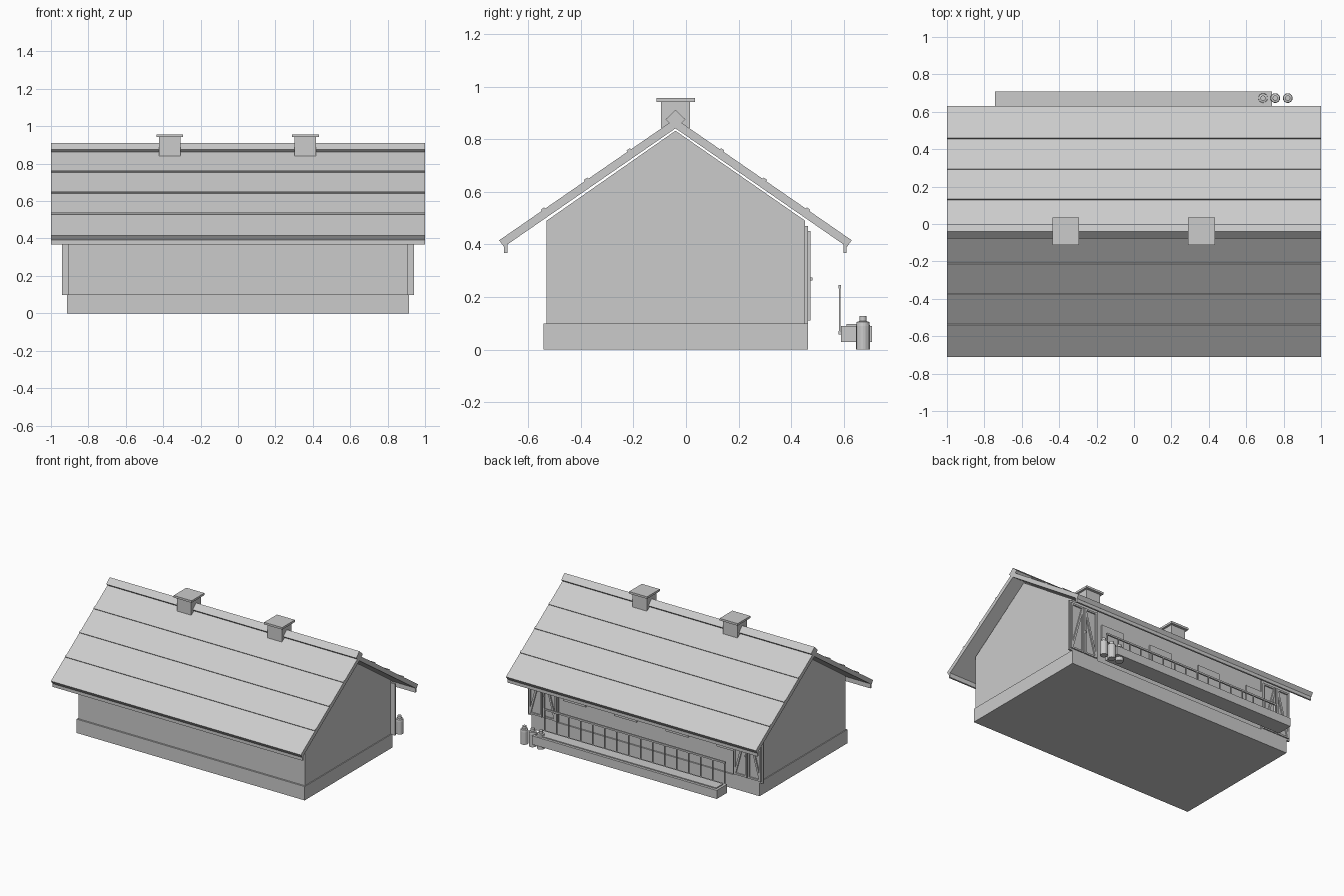
import bpy, bmesh, math
from mathutils import Vector

if "Cube" in bpy.data.objects:
    bpy.data.objects.remove(bpy.data.objects["Cube"])

RIDGE_Y, RIDGE_Z, SLOPE = -0.04, 0.878, 0.69


def finish(name, bm):
    bmesh.ops.recalc_face_normals(bm, faces=bm.faces[:])
    me = bpy.data.meshes.new(name)
    bm.to_mesh(me)
    bm.free()
    ob = bpy.data.objects.new(name, me)
    bpy.context.collection.objects.link(ob)
    return ob


def prism(name, pts, x0, x1):
    """Extrude a closed y-z outline along x."""
    bm = bmesh.new()
    f = bm.faces.new([bm.verts.new((x0, y, z)) for y, z in pts])
    ext = bmesh.ops.extrude_face_region(bm, geom=[f])
    bmesh.ops.translate(bm, vec=(x1 - x0, 0, 0),
                        verts=[v for v in ext["geom"] if isinstance(v, bmesh.types.BMVert)])
    return finish(name, bm)


def box(name, x0, x1, y0, y1, z0, z1):
    return prism(name, [(y0, z0), (y1, z0), (y1, z1), (y0, z1)], x0, x1)


def brace(name, a, b, w, y0, y1):
    """Flat bar between two x-z points on the back wall."""
    a, b = Vector(a), Vector(b)
    d = (b - a).normalized() * w / 2
    n = Vector((-d.y, d.x))
    bm = bmesh.new()
    vs = [[bm.verts.new((p.x, y, p.y)) for p in (a + n, b + n, b - n, a - n)] for y in (y0, y1)]
    bm.faces.new(vs[0])
    bm.faces.new(vs[1])
    for i in range(4):
        j = (i + 1) % 4
        bm.faces.new((vs[0][i], vs[0][j], vs[1][j], vs[1][i]))
    return finish(name, bm)


# Plinth and gabled walls
box("plinth", -0.913, 0.913, -0.542, 0.463, 0, 0.1)
prism("walls", [(-0.53, 0.1), (0.453, 0.1), (0.453, 0.49), (RIDGE_Y, 0.832), (-0.53, 0.49)],
      -0.907, 0.907)

# Roof with both slopes in one profile
e = 0.67
ez = RIDGE_Z - SLOPE * e
prism("roof", [(RIDGE_Y - e, ez), (RIDGE_Y, RIDGE_Z), (RIDGE_Y + e, ez),
               (RIDGE_Y + e - 0.018, ez - 0.025), (RIDGE_Y, RIDGE_Z - 0.037),
               (RIDGE_Y - e + 0.018, ez - 0.025)], -1, 1)
prism("ridge_cap", [(RIDGE_Y - 0.038, 0.875), (RIDGE_Y, 0.911), (RIDGE_Y + 0.038, 0.875),
                    (RIDGE_Y, 0.839)], -1, 1)

# Roof battens and eave boards, mirrored over the ridge
for s, side in ((-1, "front"), (1, "back")):
    for d in (0.176, 0.338, 0.502):
        z = RIDGE_Z - SLOPE * d
        y = RIDGE_Y + s * d
        t, n = Vector((s * 0.823, -0.568)) * 0.008, Vector((s * 0.568, 0.823)) * 0.006
        c = Vector((y, z))
        prism("roof_batten_" + side, [tuple(c + t + n), tuple(c - t + n),
                                      tuple(c - t - n), tuple(c + t - n)], -1, 1)
    ye = RIDGE_Y + s * 0.645
    box("eave_board_" + side, -1, 1, ye - 0.006, ye + 0.006, 0.367, 0.41)

# Ridge vents
for x in (-0.365, 0.36):
    box("vent_body", x - 0.057, x + 0.057, -0.095, 0.015, 0.842, 0.945)
    box("vent_cap", x - 0.072, x + 0.072, -0.112, 0.034, 0.942, 0.957)

# Braced double doors at both ends of the back wall
for s in (-1, 1):
    def door(name, a, b, y0, y1, z0, z1):
        box(name, min(s * a, s * b), max(s * a, s * b), y0, y1, z0, z1)
    door("door_frame", 0.70, 0.94, 0.45, 0.463, 0.097, 0.47)
    for a in (0.71, 0.804, 0.824, 0.918):
        door("door_stile", a, a + 0.012, 0.46, 0.474, 0.11, 0.45)
    for a in (0.71, 0.824):
        for z in (0.11, 0.438):
            door("door_rail", a, a + 0.106, 0.46, 0.472, z, z + 0.012)
    brace("door_brace", (s * 0.72, 0.12), (s * 0.808, 0.44), 0.014, 0.46, 0.472)
    brace("door_brace", (s * 0.92, 0.12), (s * 0.832, 0.44), 0.014, 0.46, 0.472)
    door("door_handle", 0.806, 0.814, 0.47, 0.48, 0.262, 0.275)

# Windows on the back wall
for x in (0.57, 0.16, -0.25, -0.66):
    box("window", x - 0.09, x + 0.09, 0.45, 0.463, 0.27, 0.385)

# Feeding fence
for z in (0.058, 0.233):
    box("fence_rail", -0.725, 0.725, 0.579, 0.59, z, z + 0.012)
for i in range(16):
    x = -0.72 + i * 0.096
    box("fence_bar", x - 0.004, x + 0.004, 0.581, 0.588, 0.06, 0.24)

# Feed trough with filling
box("trough", -0.742, 0.738, 0.59, 0.708, 0.028, 0.09)
box("trough_feed", -0.725, 0.72, 0.61, 0.69, 0.085, 0.097)

# Milk cans
for x in (0.69, 0.755, 0.822):
    bm = bmesh.new()
    rings = []
    for r, z in ((0.026, 0), (0.026, 0.09), (0.024, 0.105), (0.014, 0.108), (0.014, 0.127)):
        rings.append([bm.verts.new((x + r * math.cos(k * math.pi / 8),
                                    0.673 + r * math.sin(k * math.pi / 8), z)) for k in range(16)])
    for lo, hi in zip(rings, rings[1:]):
        for k in range(16):
            bm.faces.new((lo[k], lo[(k + 1) % 16], hi[(k + 1) % 16], hi[k]))
    bm.faces.new(rings[0])
    bm.faces.new(rings[-1])
    finish("milk_can", bm)
